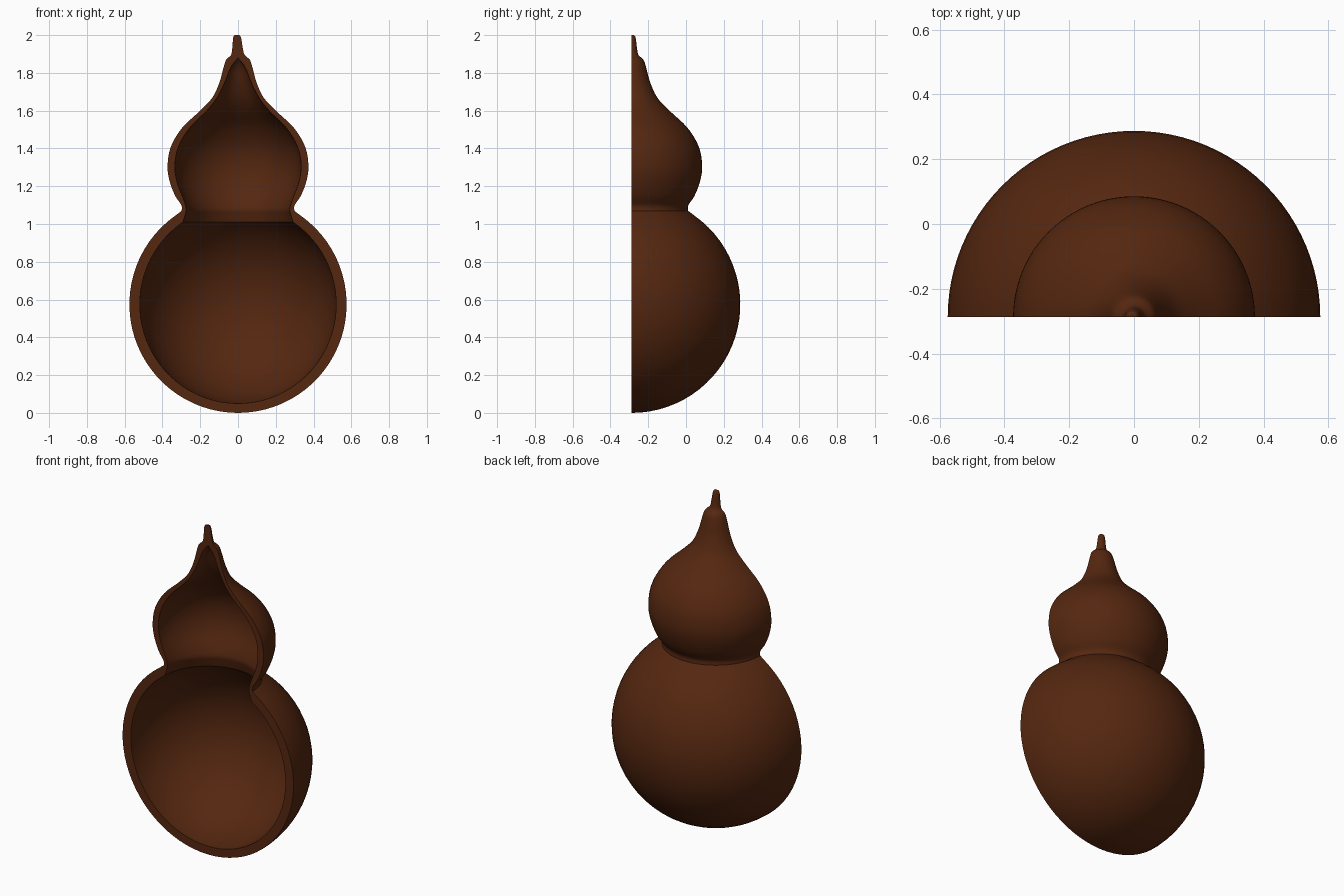
import bpy, bmesh, math
from mathutils import Vector

cube = bpy.data.objects.get("Cube")
if cube:
    bpy.data.objects.remove(cube)

RADIUS = 0.575   # big lower bulb
CUT_Y = -RADIUS / 2   # plane of the cut face
SEGMENTS = 48

brown = bpy.data.materials.new("dark_brown_husk")
brown.use_nodes = True
color = (0.09, 0.02, 0.005, 1)
brown.diffuse_color = color
brown.node_tree.nodes["Principled BSDF"].inputs["Base Color"].default_value = color


def arc(radius_x, radius_z, top, steps=30):
    """Lower bulb profile from the bottom pole up to height top."""
    end = math.acos((RADIUS - top) / radius_z)
    return [(radius_x * math.sin(end * i / steps),
             RADIUS - radius_z * math.cos(end * i / steps)) for i in range(steps + 1)]


def smooth_curve(points, steps=4):
    """Catmull-Rom curve through a few profile points."""
    p = [Vector(q) for q in points]
    p = [2 * p[0] - p[1]] + p + [2 * p[-1] - p[-2]]
    result = []
    for a, b, c, d in zip(p, p[1:], p[2:], p[3:]):
        for i in range(steps):
            t = i / steps
            v = (2 * b + (c - a) * t + (2 * a - 5 * b + 4 * c - d) * t ** 2
                 + (3 * b - a - 3 * c + d) * t ** 3) / 2
            result.append((max(v.x, 0), v.y))
    return result + [tuple(points[-1])]


# Outer wall: round lower bulb, pinched neck, upper bulb and stem
outer = arc(RADIUS, RADIUS, 1.045) + smooth_curve([
    (0.298, 1.07), (0.3, 1.1), (0.333, 1.15), (0.363, 1.23), (0.373, 1.31),
    (0.355, 1.41), (0.295, 1.51), (0.2, 1.6), (0.135, 1.67), (0.098, 1.75),
    (0.076, 1.83), (0.062, 1.87), (0.036, 1.895), (0.028, 1.93),
    (0.021, 1.985), (0.012, 2.0), (0, 2.0)])

# Inner wall: hollow that follows the outside and closes below the stem
inner = arc(0.52, 0.525, 1.01) + smooth_curve([
    (0.279, 1.05), (0.274, 1.08), (0.288, 1.13), (0.322, 1.22), (0.334, 1.31),
    (0.315, 1.41), (0.255, 1.51), (0.165, 1.6), (0.11, 1.67), (0.07, 1.75),
    (0.038, 1.83), (0, 1.88)])

# Half revolution of the closed wall section
bm = bmesh.new()
section = outer + inner[::-1]
columns = []
for s in range(SEGMENTS + 1):
    a = math.pi * s / SEGMENTS
    columns.append([bm.verts.new((
        r * math.cos(a) - 0.04 * max(z - 1.87, 0),   # stem leans a little
        CUT_Y + r * math.sin(a), z)) for r, z in section])
axis_gap = len(outer) - 1
for left, right in zip(columns, columns[1:]):
    for i in range(len(section) - 1):
        if i != axis_gap:
            bm.faces.new((left[i], left[i + 1], right[i + 1], right[i]))

# Flat cut rim on both sides of the axis
bm.faces.new(columns[0])
bm.faces.new(columns[-1][::-1])
bmesh.ops.remove_doubles(bm, verts=bm.verts, dist=0.0002)
bmesh.ops.recalc_face_normals(bm, faces=bm.faces)

mesh = bpy.data.meshes.new("half_gourd_shell")
bm.to_mesh(mesh)
bm.free()
mesh.materials.append(brown)
shell = bpy.data.objects.new("half_gourd_shell", mesh)
bpy.context.collection.objects.link(shell)

bpy.ops.object.select_all(action='DESELECT')
shell.select_set(True)
bpy.context.view_layer.objects.active = shell
bpy.ops.object.shade_smooth_by_angle(angle=math.radians(35))
